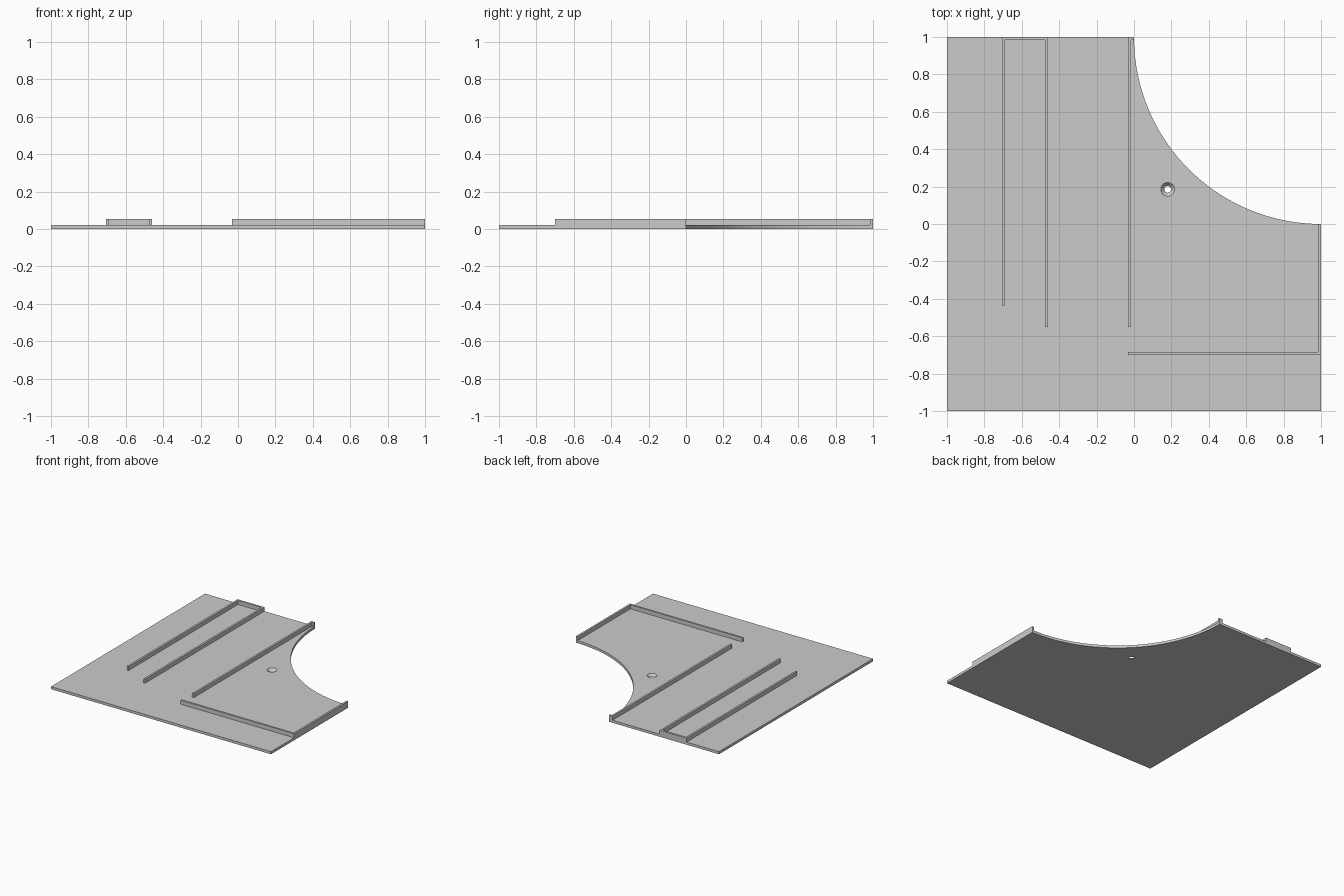
import bpy, bmesh
from math import sin, cos, pi, radians

if "Cube" in bpy.data.objects:
    bpy.data.objects.remove(bpy.data.objects["Cube"])

FLOOR, TOP = 0.021, 0.054

grey = bpy.data.materials.new("plain_grey")
grey.use_nodes = True
colour = (0.6, 0.6, 0.6, 1)
grey.diffuse_color = colour
grey.node_tree.nodes["Principled BSDF"].inputs["Base Color"].default_value = colour


def finish(bm, name):
    bmesh.ops.recalc_face_normals(bm, faces=bm.faces)
    mesh = bpy.data.meshes.new(name)
    bm.to_mesh(mesh)
    bm.free()
    mesh.materials.append(grey)
    ob = bpy.data.objects.new(name, mesh)
    bpy.context.collection.objects.link(ob)
    bpy.ops.object.select_all(action="DESELECT")
    ob.select_set(True)
    bpy.context.view_layer.objects.active = ob
    bpy.ops.object.shade_smooth_by_angle(angle=radians(30))


def slab(name, loops, z0, z1):
    """Solid between bottom and top outlines; later loops are holes."""
    bm = bmesh.new()
    caps = [[], []]
    for low, high in loops:
        rings = []
        for cap, pts, z in zip(caps, (low, high), (z0, z1)):
            ring = [bm.verts.new((x, y, z)) for x, y in pts]
            cap += [bm.edges.new((a, b)) for a, b in zip(ring, ring[1:] + ring[:1])]
            rings.append(ring)
        lo, hi = rings
        for i in range(len(lo)):
            bm.faces.new((lo[i - 1], lo[i], hi[i], hi[i - 1]))
    for cap, nz in zip(caps, (-1, 1)):
        bmesh.ops.triangle_fill(bm, edges=cap, use_beauty=True, normal=(0, 0, nz))
    finish(bm, name)


def circle(x, y, r, n=32):
    return [(x + r * cos(2 * pi * i / n), y + r * sin(2 * pi * i / n)) for i in range(n)]


# Floor plate with a concave quarter-round corner and a tapered drain hole
arc = [(1 - cos(a), 1 - sin(a)) for a in (pi / 2 * (1 - i / 64) for i in range(65))]
outline = [(-1, -1), (1, -1)] + arc + [(-1, 1)]
slab("floor_plate", [(outline, outline),
                     (circle(0.18, 0.185, 0.018), circle(0.18, 0.185, 0.037))], 0, FLOOR)

# Raised walls
T = 0.016
walls = {
    "left_channel_wall": [(-.705, -.436), (-.705 + T, -.436), (-.705 + T, 1 - T), (-.46 - T, 1 - T),
                          (-.46 - T, -.55), (-.46, -.55), (-.46, 1), (-.705, 1)],
    "middle_wall": [(-.033, -.55), (-.033 + T, -.55), (-.033 + T, 1 - T),
                    (0, 1 - T), (0, 1), (-.033, 1)],
    "front_corner_wall": [(-.033, -.7), (1, -.7), (1, 0), (1 - T, 0),
                          (1 - T, -.7 + T), (-.033, -.7 + T)],
}
for name, pts in walls.items():
    slab(name, [(pts, pts)], FLOOR, TOP)
